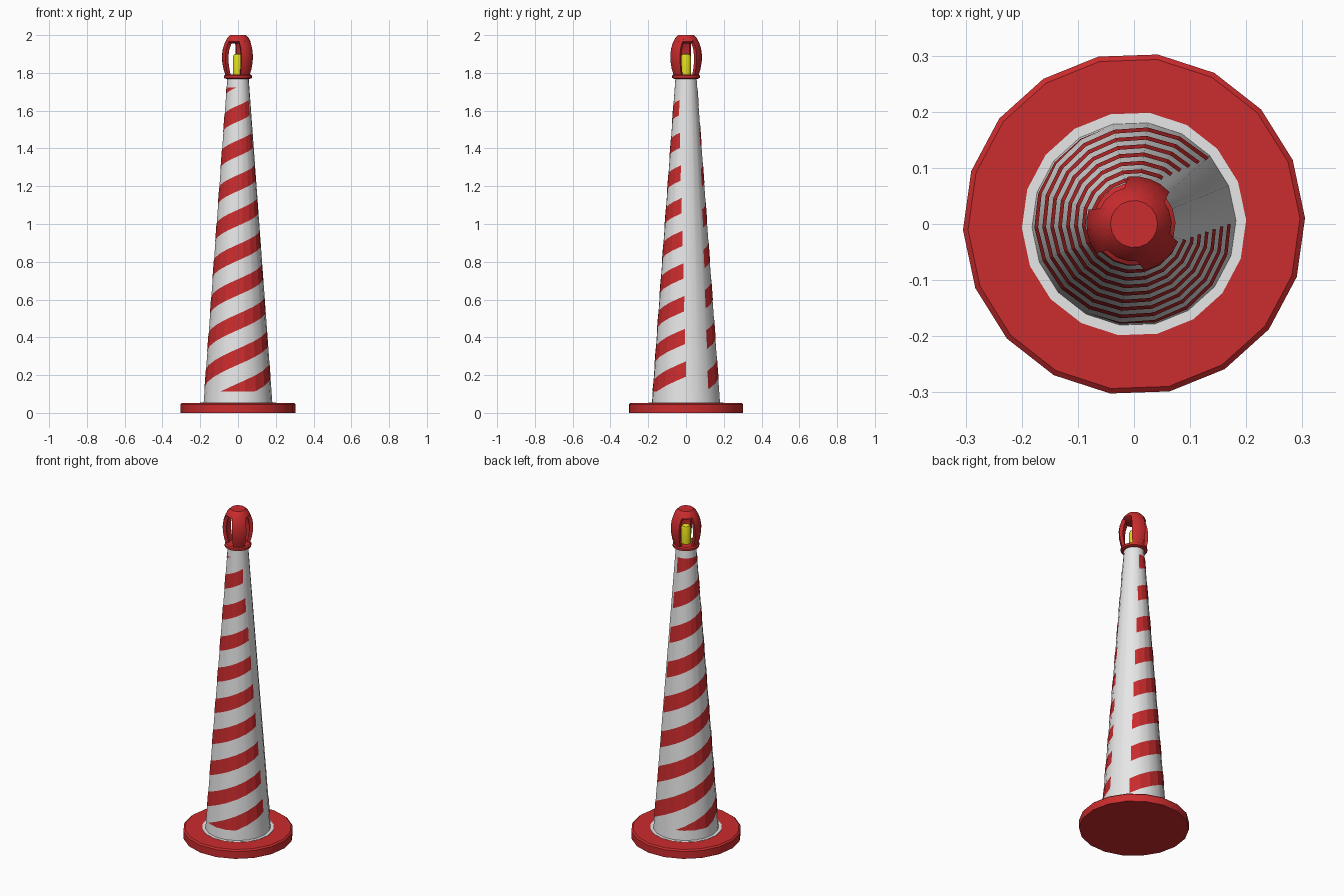
import bpy, math

if "Cube" in bpy.data.objects:
    bpy.data.objects.remove(bpy.data.objects["Cube"])

SIDES, PHASE = 18, math.radians(2)
R0, R1, Z0, Z1 = 0.182, 0.056, 0.053, 1.78
SLOPE = (R0 - R1) / (Z1 - Z0)


def material(name, col):
    m = bpy.data.materials.new(name)
    m.diffuse_color = (*col, 1)
    m.use_nodes = True
    m.node_tree.nodes["Principled BSDF"].inputs["Base Color"].default_value = m.diffuse_color
    return m


red = material("red", (0.6, 0.025, 0.027))
white = material("white", (0.8, 0.8, 0.8))
yellow = material("yellow", (0.75, 0.72, 0.01))


def make(name, verts, faces, mat, angle=35):
    me = bpy.data.meshes.new(name)
    me.from_pydata(verts, [], faces)
    me.materials.append(mat)
    me.validate()
    ob = bpy.data.objects.new(name, me)
    bpy.context.collection.objects.link(ob)
    bpy.ops.object.select_all(action='DESELECT')
    ob.select_set(True)
    bpy.context.view_layer.objects.active = ob
    bpy.ops.object.shade_smooth_by_angle(angle=math.radians(angle))
    return ob


def polar(r, a, z):
    return (r * math.cos(a), r * math.sin(a), z)


def lathe(name, profile, mat, sides=SIDES):
    """Spin an (r, z) profile listed bottom to top, with capped ends."""
    verts = [polar(r, PHASE + 2 * math.pi * i / sides, z) for r, z in profile for i in range(sides)]
    faces = [tuple(reversed(range(sides)))]
    for j in range(len(profile) - 1):
        for i in range(sides):
            k = (i + 1) % sides
            a, b = j * sides, (j + 1) * sides
            faces.append((a + i, a + k, b + k, b + i))
    faces.append(tuple(range((len(profile) - 1) * sides, len(profile) * sides)))
    return make(name, verts, faces, mat)


# Base, painted ring around the foot, and tapered body
lathe("base", [(0.305, 0), (0.305, 0.045), (0.296, 0.053)], red)
lathe("foot_ring", [(0.2, 0.05), (0.2, 0.0545)], white)
lathe("cone_body", [(R0, Z0), (R1, Z1)], white)


def radius(z):
    return R0 - SLOPE * (z - Z0)


def on_cone(a, z):
    """Point just outside the faceted cone."""
    step = 2 * math.pi / SIDES
    local = (a - PHASE) % step - step / 2
    return polar((radius(z) + 0.0015) * math.cos(step / 2) / math.cos(local), a, z)


# Spiral stripes: a wrapped band of constant slope, leaving a plain vertical gap
RISE, PITCH, THICK, GAP = 0.42, 0.173, 0.08, 0.062
SEAM = math.radians(21)


def stripe_z(c, t):
    k = RISE * t
    return (c + RISE * GAP + k * (R0 + SLOPE * Z0)) / (1 + k * SLOPE)


def clamp(z):
    return min(max(z, 0.113), 1.722)


verts, faces = [], []
for n in range(-1, 12):
    top = 0.272 + PITCH * n
    low = top - THICK
    start = -GAP / radius(clamp(top - THICK / 2))
    end = -2 * math.pi + GAP / radius(clamp(stripe_z(low + THICK / 2, -5.8)))
    grid = [PHASE + math.radians(4 * i) - SEAM for i in range(-90, 10)]
    angles = [end] + [t for t in grid if end < t < start] + [start]
    for t0, t1 in zip(angles, angles[1:]):
        q = [(t0, clamp(stripe_z(low, t0))), (t1, clamp(stripe_z(low, t1))),
             (t1, clamp(stripe_z(top, t1))), (t0, clamp(stripe_z(top, t0)))]
        if q[3][1] - q[0][1] < 1e-5 and q[2][1] - q[1][1] < 1e-5:
            continue
        b = len(verts)
        verts += [on_cone(SEAM + t, z) for t, z in q]
        faces.append((b, b + 1, b + 2, b + 3))
make("spiral_stripes", verts, faces, red)

# Collar and lamp
lathe("collar", [(0.062, 1.768), (0.074, 1.773), (0.074, 1.786), (0.066, 1.792)], red)
lathe("lamp", [(0.027, 1.79), (0.027, 1.885), (0.022, 1.897), (0.012, 1.902)], yellow, 12)

# Three bowed guard bars meeting in a cap
BAR = [(0.066, 1.785), (0.077, 1.82), (0.084, 1.86), (0.085, 1.895),
       (0.08, 1.93), (0.07, 1.96), (0.058, 1.982)]
HALF = [27, 28, 28, 28, 29, 33, 40]
COLS = 4
for b, centre in enumerate((-50, 70, 190)):
    verts, faces = [], []
    for (r, z), h in zip(BAR, HALF):
        for inset in (0, 0.021):
            for i in range(COLS + 1):
                a = math.radians(centre + h * (2 * i / COLS - 1))
                verts.append(polar(r - inset, a, z - inset * 0.3))
    w = COLS + 1
    row = 2 * w
    for j in range(len(BAR) - 1):
        o, u = j * row, (j + 1) * row
        for i in range(COLS):
            faces.append((o + i, o + i + 1, u + i + 1, u + i))
            faces.append((o + w + i + 1, o + w + i, u + w + i, u + w + i + 1))
        faces.append((o + w, o, u, u + w))
        faces.append((o + w - 1, o + 2 * w - 1, u + 2 * w - 1, u + w - 1))
    make(f"guard_bar_{b + 1}", verts, faces, red)
lathe("guard_cap", [(0.05, 1.955), (0.067, 1.965), (0.058, 1.983), (0.042, 2.0)], red)
